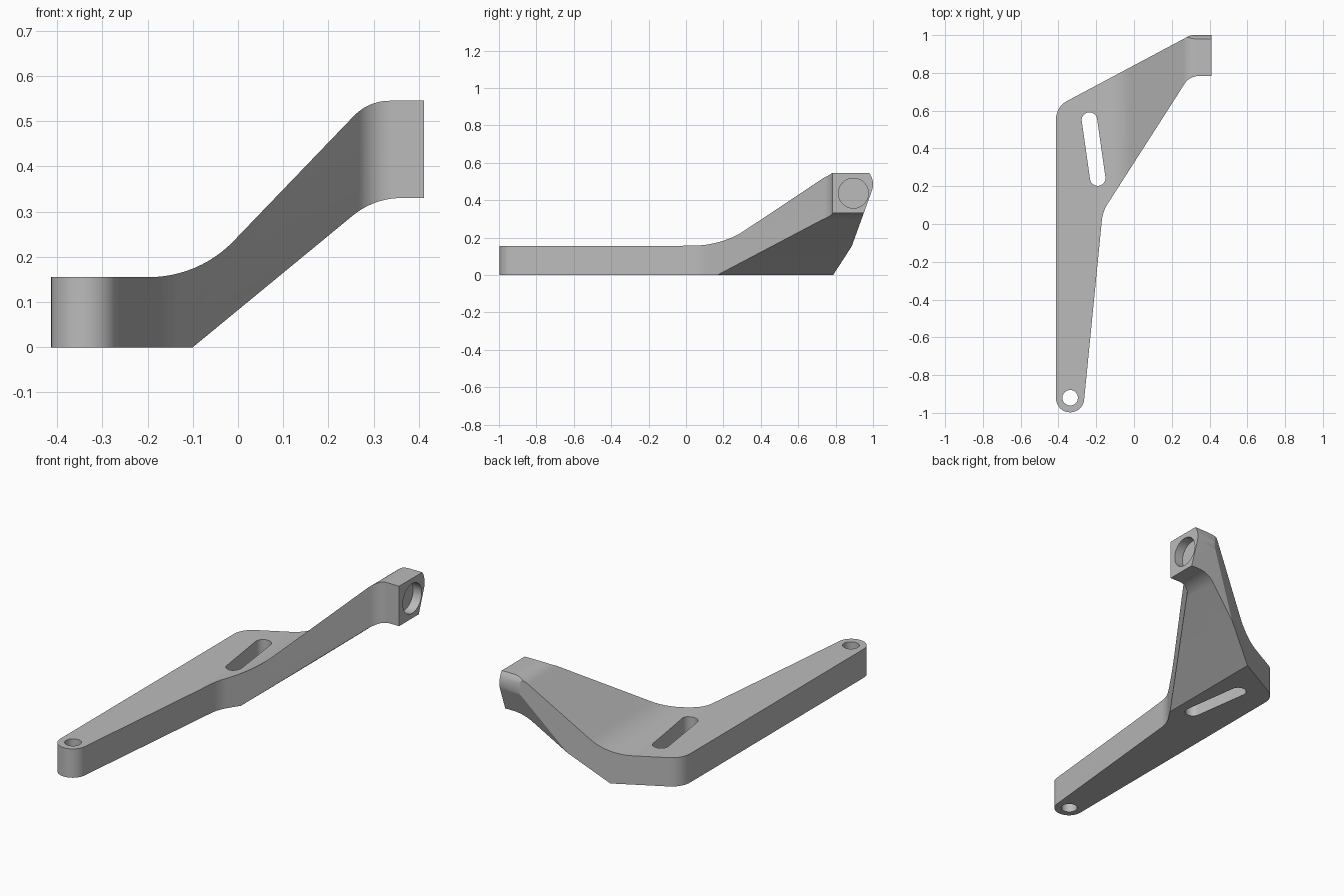
import bpy, bmesh, math
from mathutils import Vector

cube = bpy.data.objects.get("Cube")
if cube:
    bpy.data.objects.remove(cube, do_unlink=True)

grey = bpy.data.materials.new("satin grey")
grey.use_nodes = True
grey.diffuse_color = (0.5, 0.5, 0.5, 1)
grey.node_tree.nodes["Principled BSDF"].inputs["Base Color"].default_value = (0.5, 0.5, 0.5, 1)


def rounded(corners, steps=12):
    """Polygon from (u, v, radius) corners, each filleted by its radius."""
    points = []
    for i, (u, v, radius) in enumerate(corners):
        here = Vector((u, v))
        if radius == 0:
            points.append(here)
            continue
        a = (Vector(corners[i - 1][:2]) - here).normalized()
        b = (Vector(corners[(i + 1) % len(corners)][:2]) - here).normalized()
        half = a.angle(b) / 2
        centre = here + (a + b).normalized() * radius / math.sin(half)
        start = here + a * radius / math.tan(half) - centre
        end = here + b * radius / math.tan(half) - centre
        sweep = math.atan2(start.x * end.y - start.y * end.x, start.dot(end))
        for k in range(steps + 1):
            t = sweep * k / steps
            c, s = math.cos(t), math.sin(t)
            points.append(centre + Vector((start.x * c - start.y * s,
                                           start.x * s + start.y * c)))
    return points


def capsule(p, q, radius, steps=20):
    """Outline of a slot between p and q, or a circle when they coincide."""
    p, q = Vector(p), Vector(q)
    base = math.atan2(q.y - p.y, q.x - p.x) - math.pi / 2
    points = []
    for end, turn in ((q, 0), (p, math.pi)):
        for k in range(steps + (p != q)):
            t = base + turn + math.pi * k / steps
            points.append(end + radius * Vector((math.cos(t), math.sin(t))))
    return points


def prism(name, points, axis, low, high):
    """Extrude a flat outline along the given axis."""
    place = {"x": lambda p, d: (d, p.x, p.y),
             "y": lambda p, d: (p.x, d, p.y),
             "z": lambda p, d: (p.x, p.y, d)}[axis]
    bm = bmesh.new()
    face = bm.faces.new([bm.verts.new(place(p, low)) for p in points])
    moved = bmesh.ops.extrude_face_region(bm, geom=[face])["geom"]
    shift = Vector(place(Vector((0, 0)), high - low))
    bmesh.ops.translate(bm, vec=shift,
                        verts=[v for v in moved if isinstance(v, bmesh.types.BMVert)])
    bmesh.ops.recalc_face_normals(bm, faces=bm.faces)
    mesh = bpy.data.meshes.new(name)
    bm.to_mesh(mesh)
    bm.free()
    mesh.materials.append(grey)
    obj = bpy.data.objects.new(name, mesh)
    bpy.context.collection.objects.link(obj)
    return obj


def carve(target, cutter, operation):
    cutter.hide_render = True
    mod = target.modifiers.new(cutter.name, "BOOLEAN")
    mod.operation, mod.solver, mod.object = operation, "EXACT", cutter
    bpy.ops.object.modifier_apply(modifier=mod.name)
    bpy.data.objects.remove(cutter, do_unlink=True)


# Plan outline of the arm
plan = rounded([(-0.413, -0.997, 0.0745), (-0.2705, -0.997, 0.0745),
                (-0.1655, 0.066, 0.2), (0.294, 0.783, 0.085),
                (0.411, 0.783, 0), (0.411, 1.0, 0),
                (0.3, 1.0, 0.08), (-0.413, 0.62, 0.11)])
arm = prism("bracket_arm", plan, "z", -0.1, 0.7)
bpy.ops.object.select_all(action="DESELECT")
bpy.context.view_layer.objects.active = arm
arm.select_set(True)

# Stepped front profile: flat foot, rising web, raised boss
step = rounded([(-0.6, 0, 0), (-0.1, 0, 0), (0.301, 0.33, 0.17), (0.6, 0.33, 0),
                (0.6, 0.545, 0), (0.2885, 0.545, 0.11),
                (-0.0865, 0.155, 0.26), (-0.6, 0.155, 0)])
carve(arm, prism("step_profile", step, "y", -1.2, 1.2), "INTERSECT")

# Rounded and undercut back of the boss
back = rounded([(-1.2, -0.1, 0), (0.794, -0.1, 0), (1.012, 0.5, 0.1),
                (0.94, 0.6, 0), (-1.2, 0.6, 0)])
carve(arm, prism("back_profile", back, "x", -0.7, 0.7), "INTERSECT")

# Foot hole, adjusting slot and blind boss socket
foot = (-0.338, -0.92)
socket = (0.895, 0.437)
carve(arm, prism("foot_hole", capsule(foot, foot, 0.041), "z", -0.2, 0.8), "DIFFERENCE")
carve(arm, prism("slot", capsule((-0.236, 0.55), (-0.192, 0.243), 0.041), "z", -0.2, 0.8),
      "DIFFERENCE")
carve(arm, prism("boss_socket", capsule(socket, socket, 0.08), "x", 0.36, 0.6), "DIFFERENCE")

bpy.ops.object.shade_smooth_by_angle(angle=math.radians(25))
